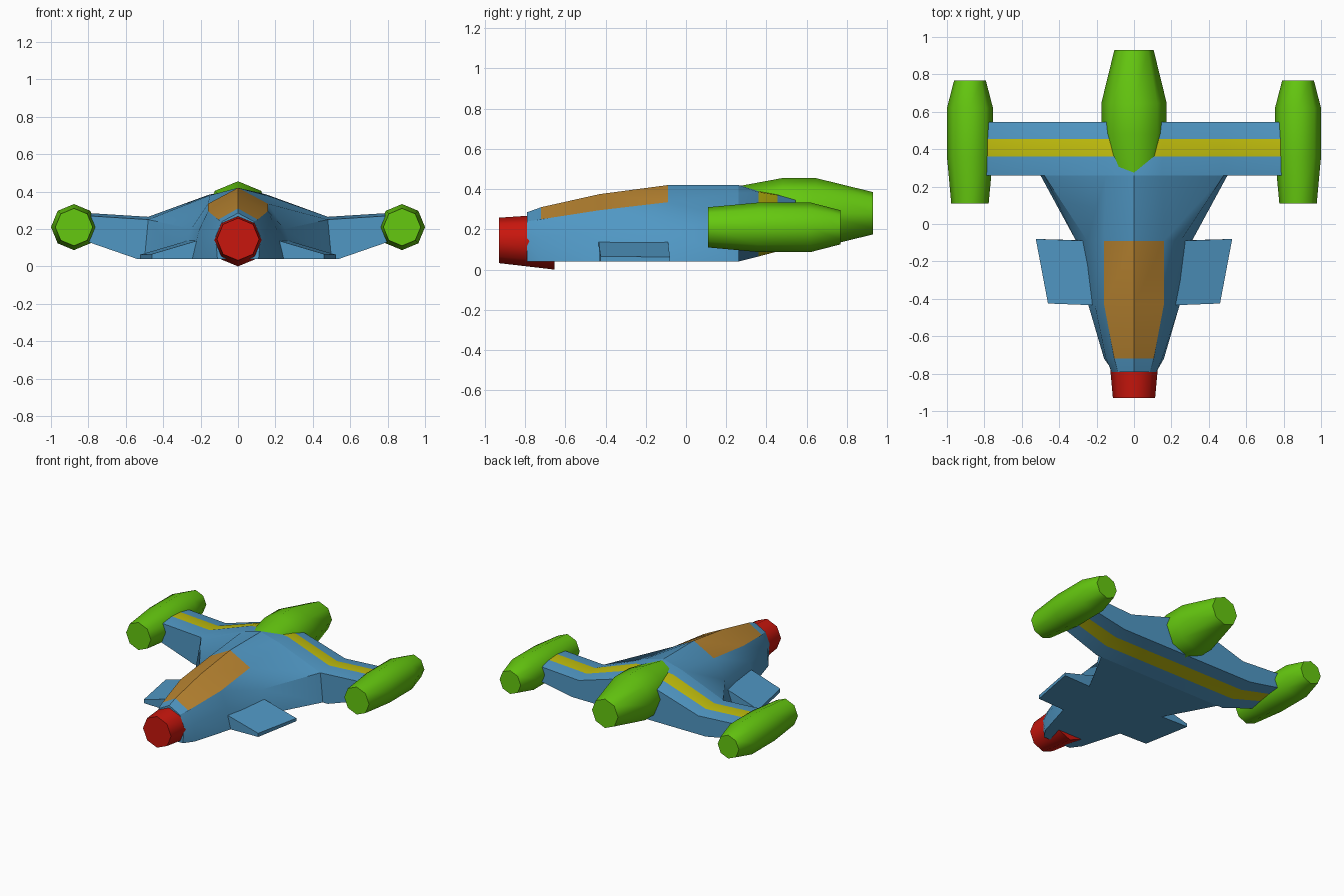
import bpy, bmesh
from math import sin, cos, pi, radians

if "Cube" in bpy.data.objects:
    bpy.data.objects.remove(bpy.data.objects["Cube"])


def material(name, rgb):
    m = bpy.data.materials.new(name)
    m.diffuse_color = (*rgb, 1)
    m.use_nodes = True
    m.node_tree.nodes["Principled BSDF"].inputs["Base Color"].default_value = m.diffuse_color
    return m


BLUE = material("blue", (0.08, 0.31, 0.55))
GREEN = material("green", (0.13, 0.58, 0.005))
YELLOW = material("yellow", (0.52, 0.50, 0.004))
ORANGE = material("orange", (0.48, 0.23, 0.03))
RED = material("red", (0.58, 0.008, 0.004))


def loft(name, rings, mats, pick=lambda i, j: 0, smooth=30):
    """Skin a row of equal-length rings and cap both ends."""
    bm = bmesh.new()
    rows = [[bm.verts.new(p) for p in r] for r in rings]
    n = len(rings[0])
    for i in range(len(rows) - 1):
        for j in range(n):
            k = (j + 1) % n
            f = bm.faces.new((rows[i][j], rows[i][k], rows[i + 1][k], rows[i + 1][j]))
            f.material_index = pick(i, j)
    bm.faces.new(rows[0])
    bm.faces.new(rows[-1])
    bmesh.ops.recalc_face_normals(bm, faces=bm.faces)
    me = bpy.data.meshes.new(name)
    bm.to_mesh(me)
    bm.free()
    ob = bpy.data.objects.new(name, me)
    bpy.context.collection.objects.link(ob)
    for m in mats:
        me.materials.append(m)
    bpy.ops.object.select_all(action='DESELECT')
    ob.select_set(True)
    bpy.context.view_layer.objects.active = ob
    bpy.ops.object.shade_smooth_by_angle(angle=radians(smooth))
    return ob


def tube(name, x, profile, mat):
    """Eight-sided body along y; profile rows are (y, centre z, radius)."""
    rings = [[(x + r * sin(k * pi / 4), y, z + r * cos(k * pi / 4)) for k in range(8)]
             for y, z, r in profile]
    return loft(name, rings, [mat], smooth=48)


# Fuselage: half sections (ridge, canopy edge, shoulder, floor edge) mirrored in x
sections = [
    (-0.79, [(0, .285), (.085, .24), (.12, .16), (.11, .04)]),
    (-0.72, [(0, .31), (.105, .25), (.15, .16), (.16, .04)]),
    (-0.43, [(0, .375), (.16, .295), (.21, .19), (.245, .04)]),
    (-0.09, [(0, .42), (.16, .335), (.25, .20), (.31, .04)]),
    (0.26, [(0, .42), (.15, .38), (.48, .25), (.50, .04)]),
]
hull = [[(x, y, z) for x, z in half] + [(-x, y, z) for x, z in half[:0:-1]]
        for y, half in sections]
loft("fuselage", hull, [BLUE, ORANGE],
     lambda i, j: 1 if i in (1, 2) and j in (0, 6) else 0)

# Main wing: stations (top x, bottom x, four top heights, bottom lift), striped
YS = (.26, .36, .455, .545)
FLOOR = (.04, .065, .09, .11)
half_wing = [
    (0, 0, (.42, .40, .385, .36), 0),
    (.15, .15, (.38, .385, .37, .345), 0),
    (.48, .54, (.25, .265, .26, .245), 0),
    (.80, .80, (.27, .285, .28, .265), .09),
]


def wing_ring(station, side):
    xt, xb, tops, lift = station
    top = [(side * xt, y, z) for y, z in zip(YS, tops)]
    low = [(side * xb, y, z + lift * (1 - .15 * k)) for k, (y, z) in enumerate(zip(YS, FLOOR))]
    return top + low[::-1]


wing = [wing_ring(s, -1) for s in half_wing[:0:-1]] + [wing_ring(s, 1) for s in half_wing]
loft("main_wing", wing, [BLUE, YELLOW], lambda i, j: 1 if j in (1, 5) else 0)

# Small wedge fins and wing-tip engines on both sides
for side, label in ((-1, "left"), (1, "right")):
    root = [(.18, -.435, .04), (.18, -.09, .04), (.25, -.09, .143), (.20, -.435, .143)]
    tip = [(.46, -.425, .04), (.525, -.08, .04), (.525, -.08, .062), (.46, -.425, .066)]
    loft(label + "_fin", [[(side * x, y, z) for x, y, z in r] for r in (root, tip)], [BLUE])
    tube(label + "_engine", side * .877,
         [(.11, .21, .10), (.36, .21, .123), (.62, .21, .123), (.767, .21, .085)], GREEN)

# Central engine, sunk into the wing
tube("centre_engine", 0,
     [(.10, .28, .105), (.48, .28, .175), (.645, .28, .175), (.93, .28, .105)], GREEN)

# Nose cone, its wide end buried under the front of the hull
tube("nose", 0, [(-.93, .145, .113), (-.655, .138, .138)], RED)
